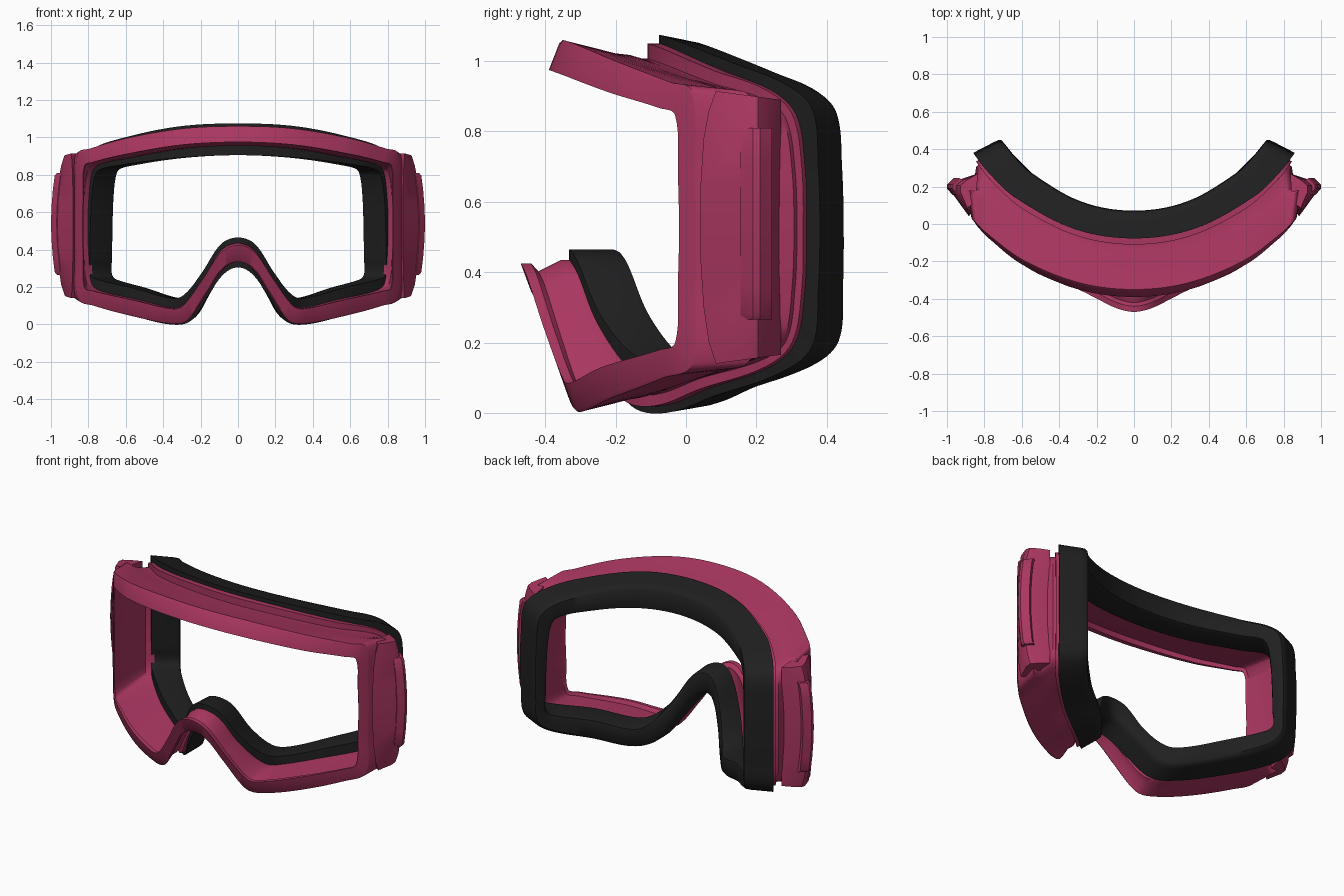
import bpy, bmesh, math
from mathutils import Vector

if "Cube" in bpy.data.objects:
    bpy.data.objects.remove(bpy.data.objects["Cube"])


def material(name, rgb):
    m = bpy.data.materials.new(name)
    m.diffuse_color = (*rgb, 1)
    m.use_nodes = True
    m.node_tree.nodes["Principled BSDF"].inputs["Base Color"].default_value = m.diffuse_color
    return m


PINK = material("raspberry plastic", (0.40, 0.037, 0.118))
BLACK = material("black foam", (0.014, 0.014, 0.014))

# Half outlines (x, z), from top centre round the side to the nose centre
LIP_IN = [(0, .975), (.3, .96), (.6, .91), (.78, .866), (.822, .845), (.829, .68), (.832, .52), (.829, .37),
          (.822, .2), (.78, .18), (.56, .13), (.36, .085), (.30, .095), (.19, .24), (.09, .385), (0, .425)]
LIP_OUT = [(0, 1.06), (.3, 1.048), (.6, .998), (.8, .94), (.862, .912), (.87, .7), (.873, .52), (.87, .35),
           (.862, .14), (.78, .10), (.56, .04), (.36, .003), (.28, .02), (.17, .17), (.08, .30), (0, .335)]
BODY = [(0, 1.022), (.3, 1.01), (.6, .965), (.8, .92), (.885, .895), (.905, .7), (.91, .52), (.905, .35),
        (.885, .155), (.79, .12), (.57, .065), (.36, .035), (.27, .055), (.165, .19), (.078, .31), (0, .345)]
REAR_OUT = [(0, 1.05), (.3, 1.035), (.6, .972), (.76, .92), (.825, .85), (.845, .7), (.848, .52), (.845, .35),
            (.825, .2), (.76, .13), (.56, .07), (.36, .02), (.26, .04), (.16, .19), (.075, .30), (0, .335)]
REAR_IN = [(0, .955), (.3, .94), (.6, .89), (.76, .855), (.797, .815), (.815, .68), (.82, .52), (.815, .36),
           (.8, .22), (.755, .18), (.56, .135), (.36, .09), (.29, .105), (.18, .25), (.09, .395), (0, .435)]
FOAM_OUT = [(0, 1.075), (.32, 1.058), (.64, .99), (.78, .935), (.84, .865), (.852, .7), (.855, .52), (.852, .35),
            (.84, .19), (.77, .115), (.57, .05), (.36, 0), (.25, .02), (.155, .16), (.075, .27), (0, .305)]
FOAM_IN = [(0, .905), (.33, .89), (.64, .85), (.74, .825), (.762, .79), (.778, .68), (.785, .52), (.788, .36),
           (.79, .275), (.76, .245), (.56, .195), (.35, .14), (.28, .165), (.19, .28), (.09, .43), (0, .465)]

# Curved reference surfaces: centre y, radius, side thickening, forward push at the last six stations
FRONT = (.73, 1.12, -.8, (0, 0, 0, -.03, -.065, -.08))
MIDDLE = (1.01, 1.21, 0, (-.01, -.045, -.09, -.14, -.175, -.19))
REAR = (.915, 1.03, 0, (-.01, -.045, -.105, -.17, -.215, -.23))
FOAM = (.958, 1.03, .13, (-.01, -.045, -.11, -.185, -.235, -.255))


def mix(a, b, t):
    return [(p[0] + (q[0] - p[0]) * t, p[1] + (q[1] - p[1]) * t) for p, q in zip(a, b)]


def ring(outline, ref, depth, sub=7):
    """Smooth mirrored closed loop lying on a curved surface, pushed back by depth."""
    cy, r, thick, push = ref
    half = []
    for (x, z), b in zip(outline, (0,) * 10 + push):
        c = math.sqrt(1 - (x / r) ** 2)
        d = depth * (1 + thick * (x / .85) ** 2)
        half.append(Vector((x - d * x / r, cy - r * c + d * c + b, z)))
    pts = half + [Vector((-p.x, p.y, p.z)) for p in half[-2:0:-1]]
    n = len(pts)
    tan = [(pts[(i + 1) % n] - pts[i - 1]).normalized() for i in range(n)]
    out = []
    for i in range(n):
        p, q = pts[i], pts[(i + 1) % n]
        length = (q - p).length
        for k in range(sub):
            t = k / sub
            h = t * t * (3 - 2 * t)
            out.append(p * (1 - h) + q * h + tan[i] * length * (t * (1 - t) ** 2)
                       - tan[(i + 1) % n] * length * (t * t * (1 - t)))
    return out


def loft(name, loops, mat, closed, angle=32):
    """Skin a series of loops; closed joins last to first, otherwise the ends are capped."""
    bm = bmesh.new()
    rows = [[bm.verts.new(p) for p in loop] for loop in loops]
    n = len(rows[0])
    for i in range(len(rows) if closed else len(rows) - 1):
        a, b = rows[i], rows[(i + 1) % len(rows)]
        for j in range(n):
            bm.faces.new((a[j], a[(j + 1) % n], b[(j + 1) % n], b[j]))
    if not closed:
        bm.faces.new(rows[0])
        bm.faces.new(rows[-1])
    bmesh.ops.recalc_face_normals(bm, faces=bm.faces)
    mesh = bpy.data.meshes.new(name)
    bm.to_mesh(mesh)
    bm.free()
    mesh.materials.append(mat)
    ob = bpy.data.objects.new(name, mesh)
    bpy.context.collection.objects.link(ob)
    bpy.ops.object.select_all(action='DESELECT')
    ob.select_set(True)
    bpy.context.view_layer.objects.active = ob
    bpy.ops.object.shade_smooth_by_angle(angle=math.radians(angle))
    return ob


# Plastic frame: front lip, outer wall, neck, rear flange, inner wall, lens ledge
neck = mix(REAR_OUT, REAR_IN, .45)
loft("frame", [
    ring(LIP_IN, FRONT, 0),
    ring(mix(LIP_IN, LIP_OUT, .9), FRONT, .03),
    ring(LIP_OUT, FRONT, .04),
    ring(BODY, MIDDLE, 0),
    ring(mix(BODY, neck, .3), MIDDLE, .04),
    ring(neck, REAR, -.01),
    ring(neck, REAR, .005),
    ring(REAR_OUT, REAR, .005),
    ring(REAR_OUT, REAR, .04),
    ring(REAR_IN, REAR, .04),
    ring(REAR_IN, REAR, -.01),
    ring(mix(LIP_IN, LIP_OUT, .25), FRONT, .05),
    ring(LIP_IN, FRONT, .03),
], PINK, True)

# Face foam, tapering to rounded rear edges
loft("face_foam", [
    ring(FOAM_OUT, FOAM, -.005),
    ring(mix(FOAM_OUT, FOAM_IN, .13), FOAM, .105),
    ring(mix(FOAM_OUT, FOAM_IN, .18), FOAM, .128),
    ring(mix(FOAM_OUT, FOAM_IN, .28), FOAM, .14),
    ring(mix(FOAM_OUT, FOAM_IN, .8), FOAM, .143),
    ring(mix(FOAM_OUT, FOAM_IN, .95), FOAM, .138),
    ring(FOAM_IN, FOAM, .12),
    ring(FOAM_IN, FOAM, -.005),
], BLACK, True, 40)

# Side panels and strap clips: (z, outer x, front y) sections
PANEL = [(.14, .925, .085), (.2, .945, .065), (.3, .96, .05), (.42, .972, .042), (.54, .976, .04),
         (.66, .972, .042), (.78, .96, .05), (.86, .945, .065), (.915, .928, .085)]
CLIP = [(.265, .968), (.28, .98), (.36, .99), (.45, .997), (.54, 1.0), (.63, .997), (.72, .99), (.795, .98), (.81, .968)]
for side, s in (("left", -1), ("right", 1)):
    loft("side_panel_" + side, [
        [Vector((s * x, y, .53 + (z - .53) * (1 - .35 * max(0, y - .085)))) for x, y in
         ((.845, .12), (.882 + (f - .04) * .2, f), (X, .17), (X, .205), (X - .035, .235), (.835, .27))]
        for z, X, f in PANEL], PINK, False)
    loft("strap_clip_" + side, [
        [Vector((s * x, y, z)) for x, y in
         ((.93, .16), (X - .03, .155), (X, .19), (X, .21), (X - .035, .245), (X - .07, .225))]
        for z, X in CLIP], PINK, False)
